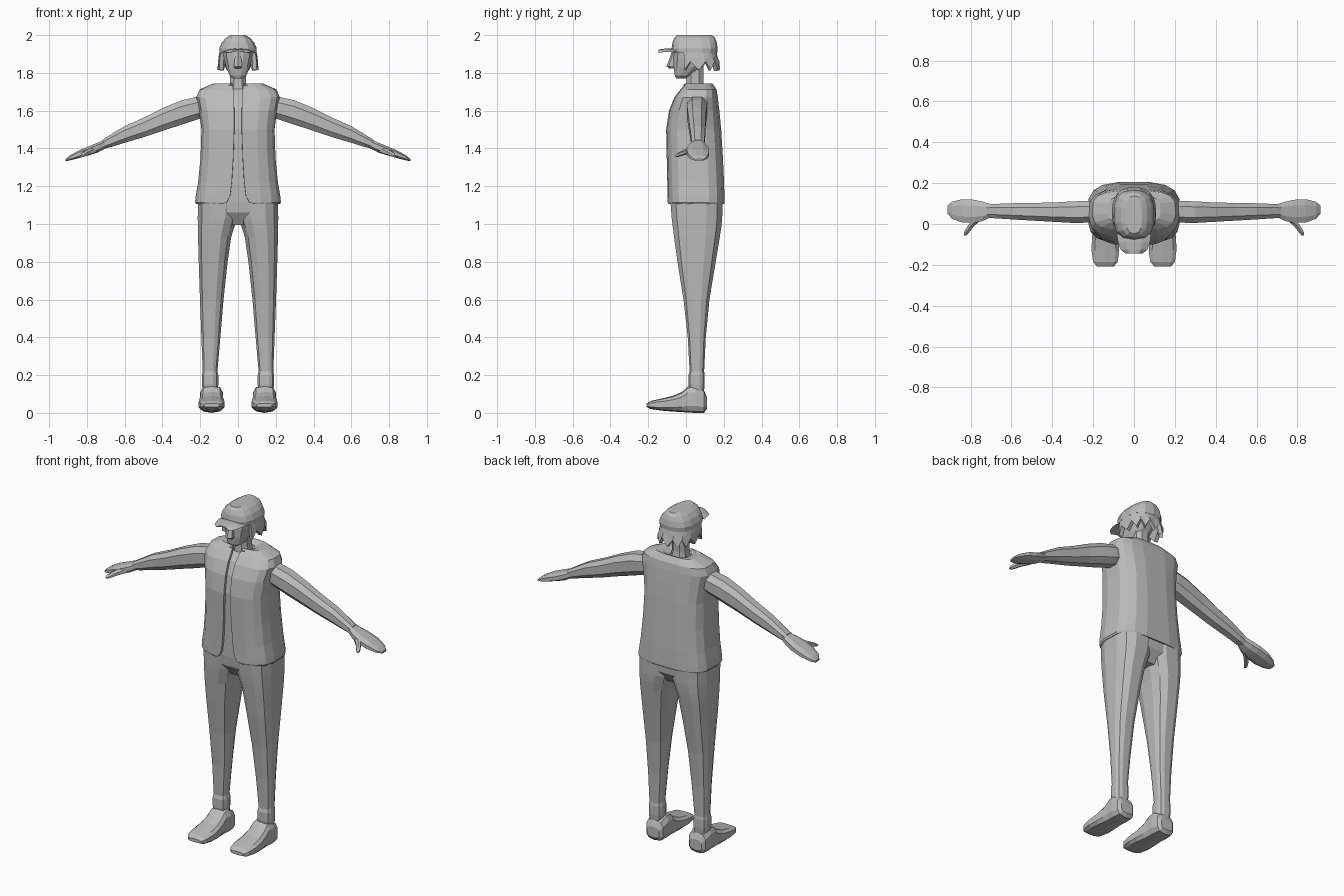
import bpy, bmesh, math
from mathutils import Vector

grey = bpy.data.materials.new("plain grey")
grey.diffuse_color = (0.5, 0.5, 0.5, 1)


def oval(c, u, v, n=10, p=0.8, a0=None, a1=None):
    """Rounded-box ring around c spanned by u and v; an open arc if a0, a1 are given."""
    pts = []
    for i in range(n):
        if a0 is None:
            a = 2 * math.pi * (i + 0.5) / n
        else:
            a = math.radians(a0 + (a1 - a0) * i / (n - 1))
        cs, sn = math.cos(a), math.sin(a)
        cs = math.copysign(abs(cs) ** p, cs)
        sn = math.copysign(abs(sn) ** p, sn)
        pts.append(Vector(c) + Vector(u) * cs + Vector(v) * sn)
    return pts


def level(z, x, rx, y0, y1, **kw):
    """Horizontal ring with half width rx, reaching from y0 to y1."""
    return oval((x, (y0 + y1) / 2, z), (rx, 0, 0), (0, (y1 - y0) / 2, 0), **kw)


def loft(name, rings, closed=True, mirror=False, thick=0):
    bm = bmesh.new()
    vs = [[bm.verts.new(p) for p in r] for r in rings]
    n = len(rings[0])
    for a, b in zip(vs, vs[1:]):
        for i in range(n if closed else n - 1):
            j = (i + 1) % n
            bm.faces.new((a[i], a[j], b[j], b[i]))
    if closed:
        bm.faces.new(vs[0][::-1])
        bm.faces.new(vs[-1])
    me = bpy.data.meshes.new(name)
    bm.to_mesh(me)
    bm.free()
    me.materials.append(grey)
    ob = bpy.data.objects.new(name, me)
    bpy.context.collection.objects.link(ob)
    if thick:
        m = ob.modifiers.new("thickness", 'SOLIDIFY')
        m.thickness, m.offset = thick, -1
    if mirror:
        ob.modifiers.new("mirror", 'MIRROR').use_mirror_merge = False
    return ob


# trouser legs: z, inner x, outer x, front y, back y
legs = [(0.10, .108, .186, .02, .095), (0.15, .103, .192, .012, .100), (0.20, .103, .192, .012, .100),
        (0.22, .108, .188, .018, .097), (0.40, .092, .195, .008, .106), (0.60, .075, .203, -.015, .126),
        (0.80, .053, .210, -.048, .160), (0.93, .034, .214, -.066, .182), (0.98, .018, .215, -.073, .190),
        (1.03, .000, .216, -.079, .195), (1.12, -.01, .215, -.086, .198)]
loft("trouser_legs", [level(z, (a + b) / 2, (b - a) / 2, f, k, n=12, p=.75) for z, a, b, f, k in legs],
     mirror=True)

# hips and shirt under the vest
body = [(0.995, .10, -.03, .14), (1.06, .185, -.075, .185), (1.12, .205, -.082, .19), (1.3, .185, -.083, .185),
        (1.5, .175, -.086, .17), (1.6, .175, -.07, .16), (1.67, .17, -.04, .15), (1.715, .08, .0, .12)]
loft("shirt_and_hips", [level(z, 0, r, f, k, n=16, p=.62) for z, r, f, k in body])

# open vest: z, half width, front y, back y, half gap
vest = [(1.105, .222, -.092, .203, .085), (1.115, .228, -.097, .206, .06), (1.15, .224, -.098, .205, .042),
        (1.22, .212, -.099, .203, .033), (1.35, .199, -.102, .197, .025), (1.50, .194, -.105, .188, .02),
        (1.60, .207, -.09, .178, .02), (1.67, .222, -.062, .170, .022), (1.712, .205, -.03, .163, .025),
        (1.745, .13, .0, .140, .03), (1.742, .085, .0, .128, .03), (1.722, .052, .0, .108, .03)]
rings = []
for z, r, f, k, gap in vest:
    ring = level(z, 0, r, f, k, n=18, p=.62, a0=-90, a1=270)
    ring[0].x, ring[-1].x = gap, -gap
    rings.append(ring)
loft("vest", rings, closed=False, thick=.014)

# arms: x, y centre, y radius, z centre, z radius
arms = [(.15, .06, .050, 1.625, .055), (.22, .06, .057, 1.612, .064), (.30, .058, .056, 1.590, .069),
        (.40, .058, .050, 1.553, .064), (.50, .060, .046, 1.511, .055), (.60, .062, .042, 1.474, .047),
        (.67, .063, .038, 1.442, .036), (.72, .063, .035, 1.420, .026)]
hand = [(.70, .065, .034, 1.425, .026), (.74, .062, .050, 1.406, .028), (.78, .062, .060, 1.391, .026),
        (.84, .064, .061, 1.370, .022), (.89, .067, .045, 1.350, .014), (.912, .07, .022, 1.338, .006)]
for name, rows in (("arms", arms), ("hands", hand)):
    loft(name, [oval((x, y, z), (0, ry, 0), (0, 0, rz), n=8) for x, y, ry, z, rz in rows], mirror=True)
thumb = [(.765, .025, 1.393, .024), (.80, -.012, 1.378, .018), (.82, -.042, 1.366, .014), (.826, -.056, 1.360, .006)]
loft("thumbs", [oval((x, y, z), (r, 0, 0), (0, 0, r * .8), n=6) for x, y, z, r in thumb], mirror=True)

# shoes: y, bottom z, top z, half width
shoe = [(.110, .02, .085, .040), (.095, .0, .12, .056), (.05, .0, .145, .062), (.01, .002, .14, .060),
        (-.02, .004, .112, .062), (-.07, .007, .090, .068), (-.13, .012, .076, .070), (-.185, .020, .064, .062),
        (-.208, .03, .05, .042)]
loft("shoes", [oval((.14, y, (a + b) / 2), (w, 0, 0), (0, 0, (b - a) / 2), n=10, p=.6) for y, a, b, w in shoe],
     mirror=True)

# neck, head and nose
loft("neck", [level(z, 0, r, f, k, n=8) for z, r, f, k in
              [(1.69, .055, -.005, .105), (1.75, .045, .0, .095), (1.84, .045, .0, .095)]])
loft("head", [level(z, 0, r, f, k, n=12) for z, r, f, k in
              [(1.77, .025, -.052, .0), (1.785, .045, -.06, .03), (1.83, .064, -.068, .09),
               (1.88, .078, -.068, .125), (1.93, .085, -.066, .14)]])
loft("nose", [level(z, 0, r, f, -.04, n=6) for z, r, f in
              [(1.822, .016, -.085), (1.835, .025, -.104), (1.87, .02, -.09), (1.915, .014, -.075)]])

# hair with a jagged lower edge around the sides and back
low = level(1.83, 0, .108, -.07, .18, n=17, a0=-25, a1=205)
for i, p in enumerate(low):
    p.z += .03 if i % 2 else -.015
mid = [level(z, 0, r, f, k, n=17, a0=-25, a1=205) for z, r, f, k in
       [(1.88, .104, -.07, .168), (1.925, .096, -.07, .158)]]
loft("hair", [low] + mid, closed=False, thick=.022)

# cap and brim
loft("cap", [level(z, 0, r, f, k, n=14, p=.75) for z, r, f, k in
             [(1.905, .1, -.072, .165), (1.93, .101, -.076, .168), (1.96, .088, -.072, .163),
              (1.985, .066, -.062, .154), (2.0, .04, -.048, .138)]])
brim = [(-.05, .085, 1.925), (-.09, .078, 1.926), (-.125, .066, 1.923), (-.145, .042, 1.920)]
loft("cap_brim", [[Vector((w * t, y, z + h - .014 * t * t)) for t, h in
                   [(1, 0), (.5, .004), (0, .004), (-.5, .004), (-1, 0), (-.5, -.004), (0, -.004), (.5, -.004)]]
                  for y, w, z in brim])
